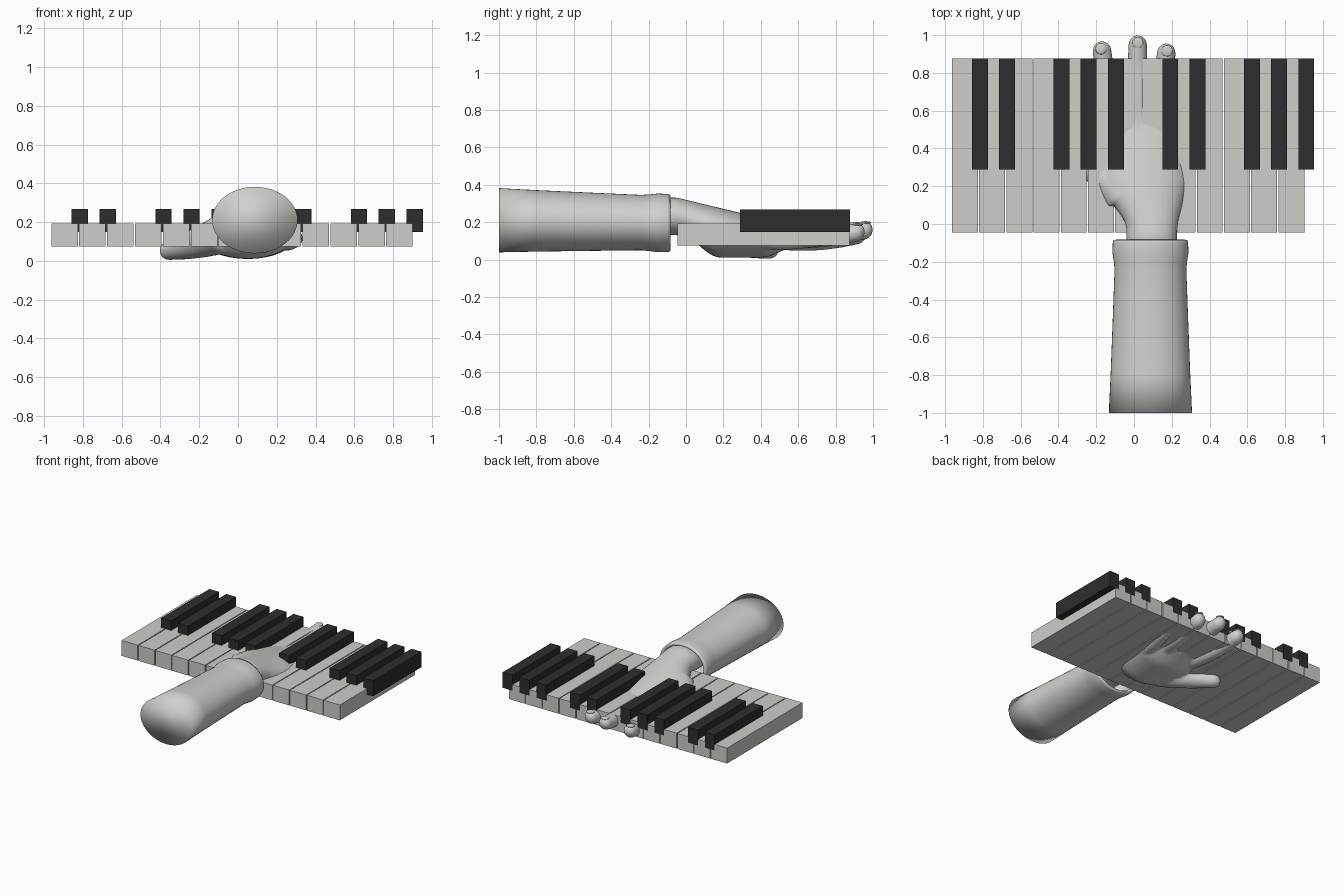
import bpy, bmesh, math
from mathutils import Vector

cube = bpy.data.objects.get("Cube")
if cube:
    bpy.data.objects.remove(cube, do_unlink=True)


def material(name, red, green, blue):
    mat = bpy.data.materials.new(name)
    mat.use_nodes = True
    colour = (red, green, blue, 1)
    mat.diffuse_color = colour
    mat.node_tree.nodes["Principled BSDF"].inputs["Base Color"].default_value = colour
    return mat


ivory = material("ivory", 0.62, 0.61, 0.58)
pale_grey = material("pale_grey", 0.64, 0.63, 0.6)
black = material("black", 0.027, 0.027, 0.028)


def finish(bm, name, mat, smooth=False):
    bmesh.ops.recalc_face_normals(bm, faces=bm.faces)
    for face in bm.faces:
        face.smooth = smooth
    mesh = bpy.data.meshes.new(name)
    bm.to_mesh(mesh)
    bm.free()
    mesh.materials.append(mat)
    ob = bpy.data.objects.new(name, mesh)
    bpy.context.collection.objects.link(ob)
    return ob


def key(name, centre_x, width, front, back, bottom, top, mat):
    bm = bmesh.new()
    bmesh.ops.create_cube(bm, size=1)
    size = Vector((width, back - front, top - bottom))
    centre = Vector((centre_x, (front + back) / 2, (bottom + top) / 2))
    for vert in bm.verts:
        vert.co = centre + vert.co * size
    finish(bm, name, mat)


def loft(bm, rings, heading, sides=32):
    """Skin elliptical rings of (centre, half width, half height), capping both ends."""
    side = Vector((heading.y, -heading.x, 0)).normalized()
    up = Vector((0, 0, 1))
    angles = [math.tau * k / sides for k in range(sides)]
    loops = [[bm.verts.new(centre + side * width * math.cos(a) + up * height * math.sin(a))
              for a in angles] for centre, width, height in rings]
    for near, far in zip(loops, loops[1:]):
        for k in range(sides):
            bm.faces.new((near[k - 1], near[k], far[k], far[k - 1]))
    bm.faces.new(loops[0])
    bm.faces.new(loops[-1])


def mix(start, end, t):
    return start + (end - start) * t


def ease(start, end, value):
    t = min(max((value - start) / (end - start), 0), 1)
    return t * t * (3 - 2 * t)


def digit(bm, root, tip, thick, thin, sag):
    """Tapered finger that sags between root and tip and has a round end."""
    root, tip = Vector(root), Vector(tip)
    heading = tip - root
    length = heading.length
    steps = 32
    rings = []
    for i in range(steps):
        t = math.sin(math.pi / 2 * i / steps)
        centre = root.lerp(tip, t)
        centre.z -= sag * math.sin(math.pi * t)
        radius = mix(thick, thin, t)
        overrun = max(0, 1 - (1 - t) * length / thin)
        radius *= math.sqrt(1 - overrun * overrun)
        rings.append((centre, radius, radius))
    loft(bm, rings, heading)


# White keys
pitch, left, gap, key_back = 0.144, -0.967, 0.007, 0.875
for i in range(13):
    key(f"white_key_{i + 1}", left + pitch * (i + 0.5), pitch - gap,
        -0.045, key_back, 0.075, 0.194, ivory)

# Black keys, over the joints between white ones
for joint in (1, 2, 4, 5, 6, 8, 9, 11, 12, 13):
    key(f"black_key_{joint}", left + pitch * joint + gap, 0.084,
        0.288, key_back + 0.001, 0.148, 0.268, black)

# Sleeve: tapering forearm, swollen cuff and hollow mouth
sleeve_profile = [(-1, 1.16), (-0.8, 1.11), (-0.5, 1.05), (-0.24, 1), (-0.2, 1.02),
                  (-0.15, 1.06), (-0.1, 1.05), (-0.085, 1.03), (-0.083, 0.95),
                  (-0.1, 0.88), (-0.25, 0.8)]
bm = bmesh.new()
loft(bm, [(Vector((0.087, y, 0.194 - y / 60)), 0.19 * s, 0.148 * s)
          for y, s in sleeve_profile], Vector((0, 1, 0)), 48)
finish(bm, "sleeve", pale_grey, True)

# Palm: narrow wrist spreading to the knuckles, with a bulging heel
bm = bmesh.new()
palm = []
for i in range(25):
    y = mix(-0.26, 0.58, i / 24)
    spread = ease(-0.03, 0.24, y)
    end = ease(0.4, 0.62, y)
    top = 0.32 - 0.24 * max(y, -0.05)
    bottom = mix(0.13, 0.01, ease(-0.03, 0.18, y)) + 0.07 * end
    width = mix(0.135, 0.24, spread) - 0.08 * end
    palm.append((Vector((mix(0.095, 0.05, spread), y, (top + bottom) / 2)),
                 width, (top - bottom) / 2))
loft(bm, palm, Vector((0, 1, 0)))

# Thumb and little finger, curled below the keys
digit(bm, (-0.06, 0.16, 0.15), (-0.39, 0.48, 0.05), 0.11, 0.046, 0.01)
digit(bm, (0.22, 0.35, 0.12), (0.3, 0.76, 0.12), 0.06, 0.042, 0.015)

# Index, middle and ring fingers, reaching past the back of the keys
fingers = {
    "index": ((-0.11, 0.4, 0.13), (-0.175, 0.968, 0.14), 0.03),
    "middle": ((0.015, 0.4, 0.14), (0.02, 1, 0.16), 0.015),
    "ring": ((0.13, 0.4, 0.13), (0.175, 0.957, 0.15), 0.02),
}
for root, tip, sag in fingers.values():
    digit(bm, root, tip, 0.066, 0.048, sag)
hand = finish(bm, "hand", pale_grey, True)
skin = hand.modifiers.new("fuse", "REMESH")
skin.mode = "VOXEL"
skin.voxel_size = 0.011
skin.use_smooth_shade = True
relax = hand.modifiers.new("relax", "SMOOTH")
relax.iterations = 4

# Fingernails
for name, (root, tip, sag) in fingers.items():
    bm = bmesh.new()
    bmesh.ops.create_uvsphere(bm, u_segments=20, v_segments=10, radius=0.03)
    for vert in bm.verts:
        vert.co.z /= 4
        vert.co += Vector(tip) + Vector((0, -0.04, 0.038))
    finish(bm, name + "_nail", pale_grey, True)
